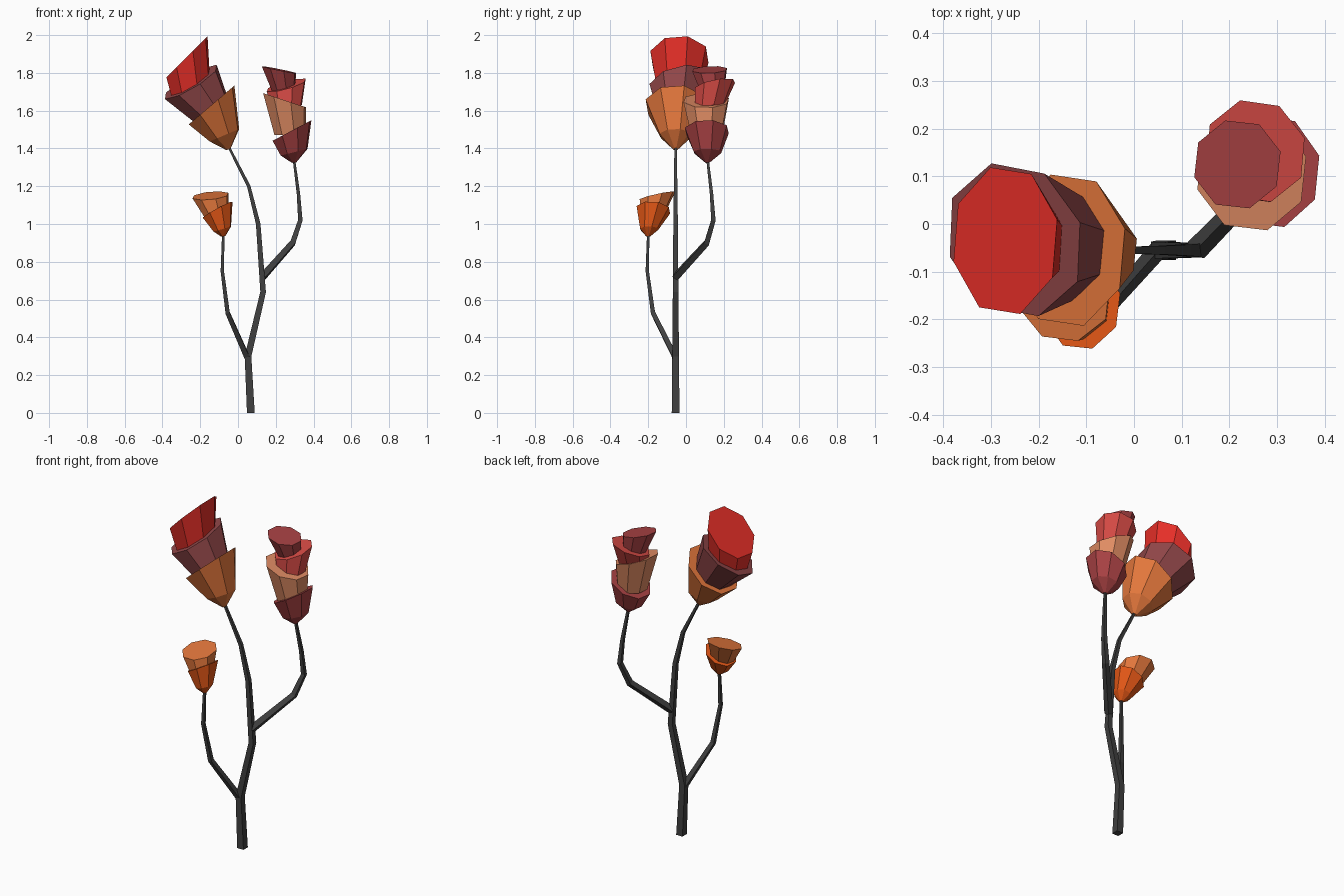
import bpy, bmesh, math
from mathutils import Vector

cube = bpy.data.objects.get("Cube")
if cube:
    bpy.data.objects.remove(cube, do_unlink=True)


def material(name, r, g, b):
    mat = bpy.data.materials.new(name)
    mat.use_nodes = True
    mat.diffuse_color = (r, g, b, 1)
    bsdf = mat.node_tree.nodes["Principled BSDF"]
    bsdf.inputs["Base Color"].default_value = (r, g, b, 1)
    bsdf.inputs["Roughness"].default_value = 0.8
    return mat


charcoal = material("charcoal", 0.05, 0.05, 0.05)
red = material("red", 0.84, 0.03, 0.022)
plum = material("plum", 0.28, 0.062, 0.065)
orange = material("orange", 0.77, 0.185, 0.045)
deep_orange = material("deep orange", 0.77, 0.095, 0.008)
maroon = material("maroon", 0.39, 0.053, 0.056)
rose = material("rose", 0.68, 0.07, 0.06)
tan = material("tan", 0.74, 0.26, 0.125)


def loft(name, rings, sides, phase, mat):
    """Closed flat-shaded skin over rings of (centre, normal, radius)."""
    bm = bmesh.new()
    loops = []
    for centre, normal, radius in rings:
        turn = Vector((0, 0, 1)).rotation_difference(normal)
        loop = []
        for i in range(sides):
            a = math.radians(phase) + math.tau * i / sides
            offset = Vector((math.cos(a), math.sin(a), 0)) * radius
            loop.append(bm.verts.new(Vector(centre) + turn @ offset))
        loops.append(loop)
    for low, high in zip(loops, loops[1:]):
        for i in range(sides):
            j = (i + 1) % sides
            bm.faces.new((low[i], low[j], high[j], high[i]))
    bm.faces.new(loops[0][::-1])
    bm.faces.new(loops[-1])
    mesh = bpy.data.meshes.new(name)
    bm.to_mesh(mesh)
    bm.free()
    mesh.materials.append(mat)
    obj = bpy.data.objects.new(name, mesh)
    bpy.context.collection.objects.link(obj)
    return obj


def stem(name, points, start, end):
    """Tapering square branch through the points."""
    pts = [Vector(p) for p in points]
    last = len(pts) - 1
    rings = []
    for i, p in enumerate(pts):
        along = (pts[min(i + 1, last)] - pts[max(i - 1, 0)]).normalized()
        if p.z == 0:
            along = Vector((0, 0, 1))
        rings.append((p, along, start + (end - start) * i / last))
    loft(name, rings, 4, 45, charcoal)


def cup(name, mat, *rings):
    """Eight-sided petal cup; each ring is centre, x slope, y slope, radius."""
    loft(name, [(c, Vector((-sx, -sy, 1)).normalized(), r)
                for c, sx, sy, r in rings], 8, 16, mat)


# Stems
stem("main_stem", [(0.068, -0.055, 0), (0.053, -0.055, 0.3), (0.133, -0.055, 0.64),
                   (0.107, -0.055, 1.0), (0.057, -0.055, 1.2),
                   (-0.05, -0.055, 1.41)], 0.029, 0.009)
stem("right_branch", [(0.05, -0.055, 0.29), (-0.055, -0.175, 0.53),
                      (-0.083, -0.205, 0.75), (-0.078, -0.2, 0.95)], 0.02, 0.009)
stem("left_branch", [(0.13, -0.055, 0.72), (0.29, 0.11, 0.9), (0.33, 0.145, 1.02),
                     (0.32, 0.135, 1.16), (0.295, 0.113, 1.35)], 0.024, 0.009)

# Large flower
cup("large_flower_base", orange,
    ((-0.05, -0.055, 1.395), 0.4, 0, 0.012),
    ((-0.072, -0.055, 1.47), 0.42, 0, 0.088),
    ((-0.14, -0.055, 1.63), 0.85, 0, 0.165))
cup("large_flower_middle", plum,
    ((-0.14, -0.045, 1.60), 0.7, 0.1, 0.112),
    ((-0.25, -0.033, 1.752), 0.6, 0.25, 0.168))
cup("large_flower_top", red,
    ((-0.245, -0.035, 1.70), 0.63, 0.15, 0.12),
    ((-0.27, -0.035, 1.885), 1.0, 0, 0.16))

# Tall flower
cup("tall_flower_base", maroon,
    ((0.297, 0.113, 1.325), 0.1, 0, 0.012),
    ((0.297, 0.113, 1.38), 0.25, 0, 0.076),
    ((0.286, 0.11, 1.495), 0.53, 0, 0.121))
cup("tall_flower_lower_middle", tan,
    ((0.275, 0.11, 1.47), 0, 0, 0.085),
    ((0.247, 0.107, 1.655), -0.33, 0, 0.125))
cup("tall_flower_upper_middle", rose,
    ((0.26, 0.125, 1.62), 0.1, 0.1, 0.082),
    ((0.255, 0.153, 1.735), 0.28, 0.2, 0.112))
cup("tall_flower_top", maroon,
    ((0.24, 0.14, 1.70), -0.1, 0, 0.064),
    ((0.217, 0.125, 1.817), -0.2, 0.04, 0.096))

# Small flower
cup("small_flower_base", deep_orange,
    ((-0.078, -0.2, 0.935), 0.1, 0, 0.012),
    ((-0.083, -0.195, 0.973), 0.3, 0, 0.05),
    ((-0.108, -0.173, 1.075), 0.55, -0.1, 0.093))
cup("small_flower_top", orange,
    ((-0.112, -0.177, 1.04), 0.15, 0.15, 0.064),
    ((-0.146, -0.152, 1.15), 0.1, 0.22, 0.099))
